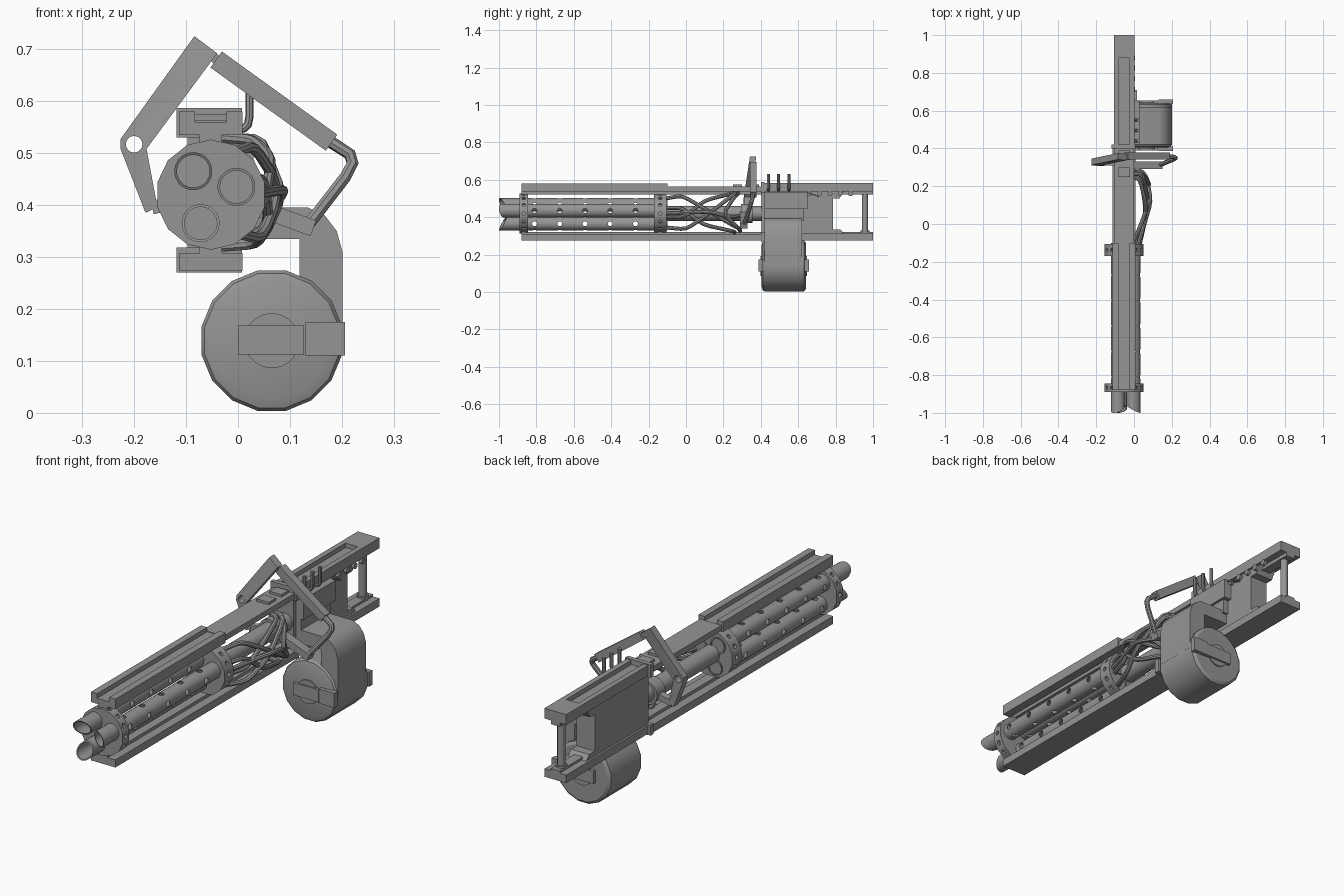
import bpy, bmesh
from math import sin, cos, pi, atan2
from mathutils import Vector

if "Cube" in bpy.data.objects:
    bpy.data.objects.remove(bpy.data.objects["Cube"], do_unlink=True)

steel = bpy.data.materials.new("gunmetal grey")
steel.use_nodes = True
steel.diffuse_color = (0.3, 0.3, 0.3, 1)
steel.node_tree.nodes["Principled BSDF"].inputs["Base Color"].default_value = (0.3, 0.3, 0.3, 1)

CX, CZ = -0.0525, 0.42      # axis of the barrel cluster
parts = []


def finish(name, bm):
    bmesh.ops.recalc_face_normals(bm, faces=bm.faces)
    me = bpy.data.meshes.new(name)
    bm.to_mesh(me)
    bm.free()
    me.materials.append(steel)
    ob = bpy.data.objects.new(name, me)
    bpy.context.collection.objects.link(ob)
    parts.append(ob)
    return ob


def skin(bm, rings, cyclic=False):
    """Join rings of vertices into a closed skin."""
    rings = [[bm.verts.new(p) for p in ring] for ring in rings]
    n = len(rings[0])
    pairs = list(zip(rings, rings[1:]))
    if cyclic:
        pairs.append((rings[-1], rings[0]))
    else:
        bm.faces.new(rings[0])
        bm.faces.new(rings[-1])
    for a, b in pairs:
        for i in range(n):
            j = (i + 1) % n
            bm.faces.new((a[i], a[j], b[j], b[i]))


def prism(name, pts, lo, hi, axis="y"):
    bm = bmesh.new()
    place = (lambda u, v, t: (u, t, v)) if axis == "y" else (lambda u, v, t: (t, u, v))
    skin(bm, [[place(u, v, t) for u, v in pts] for t in (lo, hi)])
    return finish(name, bm)


def box(name, x, y, z):
    return prism(name, [(x[0], z[0]), (x[1], z[0]), (x[1], z[1]), (x[0], z[1])], *y)


def lathe(name, x, z, profile, n, cyclic=False):
    """Spin (y, radius) pairs about an axis along y."""
    bm = bmesh.new()
    turn = [2 * pi * (i + 0.5) / n for i in range(n)]
    skin(bm, [[(x + r * cos(a), y, z + r * sin(a)) for a in turn] for y, r in profile], cyclic)
    return finish(name, bm)


def rods(name, ends, r, n=12):
    """One mesh holding a straight cylinder for each pair of end points."""
    bm = bmesh.new()
    for p, q in ends:
        p, q = Vector(p), Vector(q)
        rot = (q - p).to_track_quat("Z", "Y")
        ring = [rot @ Vector((r * cos(2 * pi * i / n), r * sin(2 * pi * i / n), 0)) for i in range(n)]
        skin(bm, [[p + v for v in ring], [q + v for v in ring]])
    return finish(name, bm)


def bake(ob):
    me = bpy.data.meshes.new_from_object(ob.evaluated_get(bpy.context.evaluated_depsgraph_get()))
    return me


def cut(ob, *cutters):
    for c in cutters:
        mod = ob.modifiers.new("cut", "BOOLEAN")
        mod.object, mod.solver = c, "EXACT"
    bpy.context.view_layer.update()
    me = bake(ob)
    ob.modifiers.clear()
    ob.data = me
    for c in cutters:
        parts.remove(c)
        bpy.data.objects.remove(c, do_unlink=True)


def pipe(name, pts, r):
    """Bent tube with softened corners."""
    pts = [Vector(p) for p in pts]
    path = [pts[0]]
    for a, b, c in zip(pts, pts[1:], pts[2:]):
        path += [b.lerp(a, 0.25), b.lerp(a, 0.07).lerp(c, 0.07), b.lerp(c, 0.25)]
    path.append(pts[-1])
    cu = bpy.data.curves.new(name, "CURVE")
    cu.dimensions, cu.bevel_depth, cu.bevel_resolution, cu.use_fill_caps = "3D", r, 2, True
    sp = cu.splines.new("POLY")
    sp.points.add(len(path) - 1)
    for s, p in zip(sp.points, path):
        s.co = (*p, 1)
    tmp = bpy.data.objects.new(name + " path", cu)
    bpy.context.collection.objects.link(tmp)
    bpy.context.view_layer.update()
    me = bake(tmp)
    bpy.data.objects.remove(tmp, do_unlink=True)
    me.materials.clear()
    me.materials.append(steel)
    ob = bpy.data.objects.new(name, me)
    bpy.context.collection.objects.link(ob)
    parts.append(ob)


def bar(name, a, b, width, y):
    """Rectangular bar between two (x, z) points."""
    a, b = Vector(a), Vector(b)
    side = (b - a).orthogonal().normalized() * width / 2
    return prism(name, [a + side, b + side, b - side, a - side], *y)


# Perforated barrels with slanted muzzles
hole_rows = [-0.81 + 0.135 * i for i in range(5)]
R = 0.0365
for i, (x, z) in enumerate([(-0.086, 0.465), (-0.003, 0.435), (-0.072, 0.365)]):
    tube = lathe(f"barrel_{i + 1}", x, z,
                 [(-0.98, R), (-0.1, R), (-0.1, R - 0.005), (-0.98, R - 0.005)], 24, True)
    out = Vector((x - CX, 0, z - CZ)).normalized()
    for v in tube.data.vertices:
        if v.co.y < -0.9:
            v.co.y -= 0.02 * (v.co - Vector((x, 0, z))).dot(Vector((out.x, 0, out.z))) / R
    cross = [rods("cutter", [(Vector((x, y, z)) - d, Vector((x, y, z)) + d) for y in hole_rows], 0.013)
             for d in (Vector((0.06, 0, 0)), Vector((0, 0, 0.06)))]
    cut(tube, *cross)

# Barrel clamp discs with bolt holes round the rim
for name, y0, y1 in (("front_clamp", -0.89, -0.845), ("rear_clamp", -0.17, -0.105)):
    disc = lathe(name, -0.052, CZ, [(y0, 0.106), (y1, 0.106)], 14)
    mid = (y0 + y1) / 2
    rim = [(cos(2 * pi * k / 14), sin(2 * pi * k / 14)) for k in range(14)]
    cut(disc, rods("cutter", [((-0.052 + 0.092 * c, mid, CZ + 0.092 * s),
                               (-0.052 + 0.12 * c, mid, CZ + 0.12 * s)) for c, s in rim], 0.010))
lathe("drive_shaft", CX, CZ, [(-0.11, 0.04), (0.42, 0.04)], 20)


# Rails, with a groove along the outer face of the top ones
def rail(name, z_in, z_out, z_neck, groove, lo, hi, half=0.061):
    right = [(0.022, z_neck), (0.022, z_in), (half, z_in), (half, z_out)]
    if groove:
        right += [(0.03, z_out), (0.03, z_out - groove)]
    pts = [(CX + u, v) for u, v in right] + [(CX - u, v) for u, v in reversed(right)]
    prism(name, pts, lo, hi)


rail("front_top_rail", 0.535, 0.58, 0.52, 0.02, -0.88, -0.1)
rail("middle_top_rail", 0.538, 0.563, 0.52, 0, -0.1, 0.41, 0.053)
rail("rear_top_rail", 0.537, 0.583, 0.52, 0.02, 0.41, 0.88, 0.054)
rail("rear_top_block", 0.537, 0.583, 0.52, 0, 0.88, 1.0, 0.054)
rail("front_bottom_rail", 0.308, 0.274, 0.322, 0, -0.88, 0.41)
rail("rear_bottom_rail", 0.312, 0.276, 0.322, 0, 0.41, 1.0, 0.054)
for y in (0.25, 0.34):
    box("top_pad", (CX - 0.03, CX + 0.03), (y, y + 0.05), (0.56, 0.574))
for name, z in (("top_collar", (0.53, 0.587)), ("bottom_collar", (0.27, 0.318))):
    box(name, (CX - 0.066, CX + 0.06), (0.4, 0.42), z)

# Receiver body with stepped rear edge, and rear post
prism("receiver", [(0.405, 0.305), (0.85, 0.305), (0.825, 0.335), (0.785, 0.335), (0.785, 0.5),
                   (0.82, 0.5), (0.845, 0.54), (0.405, 0.54)], CX - 0.045, CX + 0.045, "x")
rods("rear_post", [((CX, 0.957, 0.3), (CX, 0.957, 0.55))], 0.017)
rods("post_collars", [((CX, 0.957, z), (CX, 0.957, z + 0.02)) for z in (0.31, 0.52)], 0.024)
rods("rail_studs", [((-0.01, 0.66 + 0.055 * k, 0.525), (0.006, 0.66 + 0.055 * k, 0.525))
                    for k in range(5)], 0.013)

# Feed box, chute and drum magazine
box("feed_box", (-0.02, 0.03), (0.42, 0.65), (0.445, 0.535))
box("feed_cover", (-0.02, 0.018), (0.42, 0.63), (0.38, 0.45))
prism("feed_chute", [(-0.02, 0.335), (0.118, 0.335), (0.118, 0.17), (0.201, 0.14), (0.201, 0.31),
                     (0.19, 0.35), (0.167, 0.38), (0.135, 0.395), (-0.02, 0.395)], 0.42, 0.62)
DX, DZ = 0.065, 0.139
lathe("drum", DX, DZ, [(0.404, 0.113), (0.411, 0.132), (0.42, 0.138),
                       (0.632, 0.138), (0.641, 0.125)], 16)
lathe("drum_hub", DX, DZ, [(0.398, 0.053), (0.647, 0.053)], 24)
for y0, y1 in ((0.39, 0.408), (0.637, 0.655)):
    box("drum_strap", (0.0, 0.127), (y0, y1), (0.112, 0.168))
    box("drum_latch", (0.13, 0.206), (y0 - 0.003, y1 + 0.003), (0.11, 0.175))

# Hooked pins and ejector flap beside the top rail
for y in (0.44, 0.495, 0.55):
    pipe("hook_pin", [(-0.02, y, 0.54), (0.022, y, 0.55), (0.022, y, 0.632)], 0.008)
prism("ejector_flap", [(0.65, 0.535), (0.71, 0.512), (0.71, 0.507), (0.65, 0.528)], -0.02, 0.015, "x")

# Carrying handle: drilled side plate leaning back, grip bar and return tube
plate = prism("handle_plate", [(-0.084, 0.725), (-0.04, 0.692), (-0.176, 0.508), (-0.155, 0.396),
                               (-0.178, 0.385), (-0.226, 0.508), (-0.226, 0.527)], 0.308, 0.342)
cut(plate, rods("cutter", [((-0.2, 0.25, 0.517), (-0.2, 0.4, 0.517))], 0.016, 16))
for v in plate.data.vertices:
    v.co.y += max(0, v.co.z - 0.5) * 0.15
bar("grip", (-0.042, 0.68), (0.18, 0.52), 0.038, (0.342, 0.378))
bar("grip_pin", (-0.07, 0.7), (-0.03, 0.672), 0.018, (0.35, 0.37))
pipe("handle_tube", [(0.165, 0.36, 0.53), (0.232, 0.352, 0.487), (0.13, 0.31, 0.355)], 0.012)
bar("left_bracket", (-0.165, 0.395), (-0.05, 0.42), 0.026, (0.31, 0.34))
bar("right_bracket", (-0.03, 0.42), (0.145, 0.355), 0.032, (0.29, 0.33))
lathe("handle_clamp", CX, CZ, [(0.295, 0.052), (0.355, 0.052)], 20)

# Bundle of cables bulging from the side
cables = [
    [(-0.01, -0.11, 0.5), (0.03, -0.02, 0.515), (0.075, 0.1, 0.445), (0.05, 0.27, 0.345), (-0.03, 0.29, 0.34)],
    [(0.0, -0.11, 0.345), (0.045, 0.0, 0.335), (0.075, 0.11, 0.41), (0.05, 0.26, 0.525), (-0.03, 0.27, 0.53)],
    [(0.02, -0.11, 0.4), (0.05, -0.01, 0.4), (0.065, 0.1, 0.49), (0.03, 0.24, 0.525), (-0.03, 0.25, 0.53)],
    [(0.02, -0.11, 0.45), (0.05, -0.02, 0.45), (0.06, 0.09, 0.36), (0.035, 0.25, 0.325), (-0.03, 0.26, 0.32)],
    [(-0.04, 0.28, 0.53), (0.05, 0.26, 0.51), (0.085, 0.2, 0.42), (0.05, 0.28, 0.34), (-0.04, 0.29, 0.325)],
    [(0.03, -0.11, 0.42), (0.055, 0.0, 0.425), (0.09, 0.12, 0.43), (0.07, 0.24, 0.4), (-0.01, 0.31, 0.41)],
]
for k, path in enumerate(cables):
    pipe(f"cable_{k + 1}", path, 0.0105)

# Smooth the round parts, keep edges sharp
bpy.ops.object.select_all(action="DESELECT")
for ob in parts:
    ob.select_set(True)
bpy.context.view_layer.objects.active = parts[0]
bpy.ops.object.shade_smooth_by_angle(angle=0.5)
